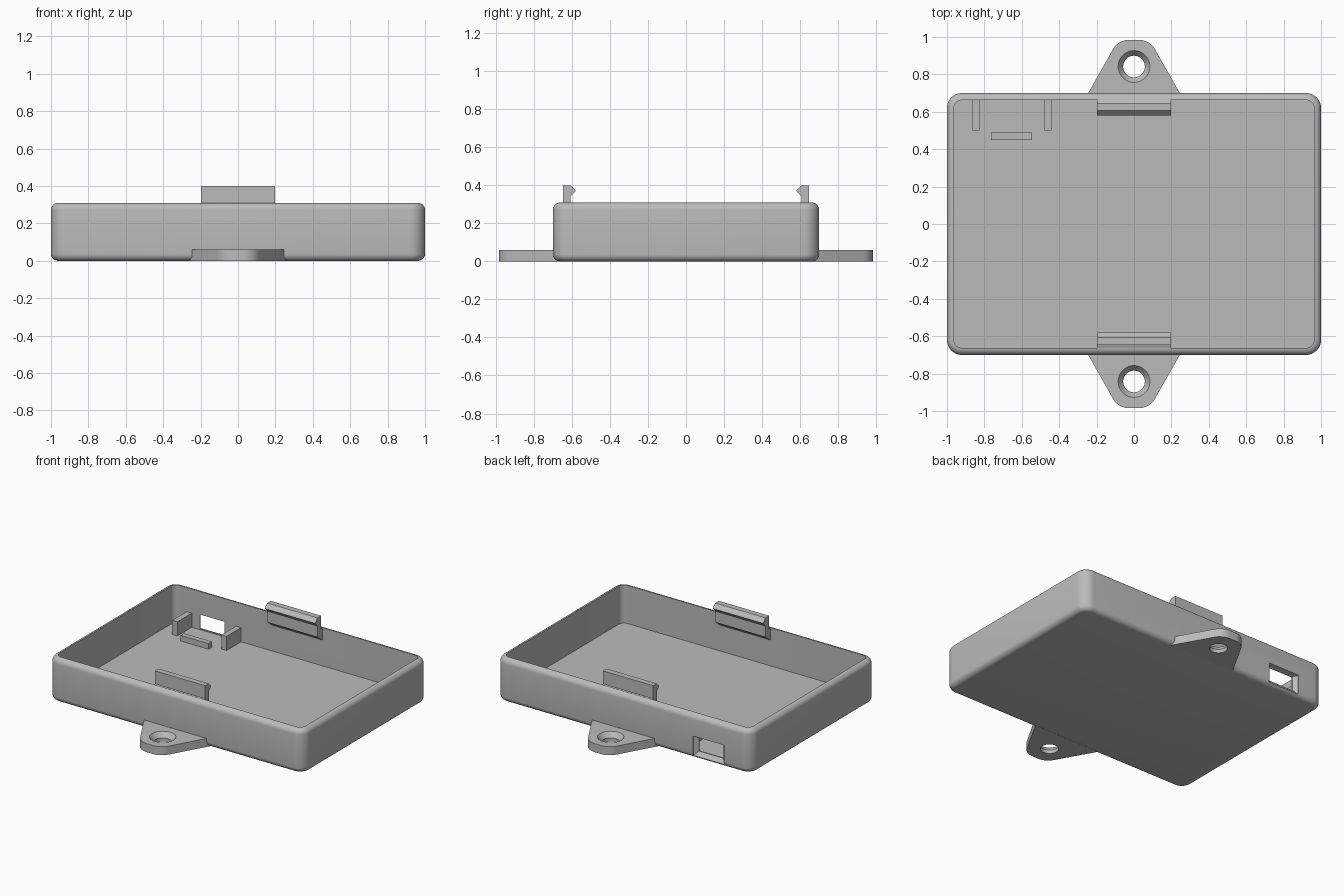
import bpy, bmesh, math
from mathutils import Vector

cube = bpy.data.objects.get("Cube")
if cube:
    bpy.data.objects.remove(cube, do_unlink=True)

grey = bpy.data.materials.new("plain_grey")
grey.use_nodes = True
grey.diffuse_color = (0.5, 0.5, 0.5, 1)
grey.node_tree.nodes["Principled BSDF"].inputs["Base Color"].default_value = (0.5, 0.5, 0.5, 1)

HX, HY, H = 1.0, 0.7, 0.31      # half length, half width, wall height
WALL, FLOOR, CORNER = 0.0375, 0.04, 0.08
TAB_H, HOLE_Y = 0.06, 0.842


def finish(name, bm):
    bmesh.ops.recalc_face_normals(bm, faces=bm.faces)
    mesh = bpy.data.meshes.new(name)
    bm.to_mesh(mesh)
    bm.free()
    obj = bpy.data.objects.new(name, mesh)
    mesh.materials.append(grey)
    bpy.context.collection.objects.link(obj)
    return obj


def loft(name, rings):
    """Join equal rings of points into a closed solid."""
    bm = bmesh.new()
    loops = [[bm.verts.new(p) for p in ring] for ring in rings]
    n = len(loops[0])
    for a, b in zip(loops, loops[1:]):
        for i in range(n):
            j = (i + 1) % n
            bm.faces.new((a[i], a[j], b[j], b[i]))
    bm.faces.new(loops[0])
    bm.faces.new(loops[-1])
    return finish(name, bm)


def box(name, x0, x1, y0, y1, z0, z1):
    ring = [(x0, y0), (x1, y0), (x1, y1), (x0, y1)]
    return loft(name, [[(x, y, z) for x, y in ring] for z in (z0, z1)])


def select(obj):
    bpy.ops.object.select_all(action="DESELECT")
    obj.select_set(True)
    bpy.context.view_layer.objects.active = obj


def cut(obj, cutter):
    cutter.hide_render = True
    mod = obj.modifiers.new("cut", "BOOLEAN")
    mod.operation, mod.solver, mod.object = "DIFFERENCE", "EXACT", cutter
    select(obj)
    bpy.ops.object.modifier_apply(modifier=mod.name)
    bpy.data.objects.remove(cutter, do_unlink=True)


def smooth(obj):
    select(obj)
    bpy.ops.object.shade_smooth_by_angle(angle=math.radians(30))


def rounded_rect(inset, z, steps=8):
    r = CORNER - inset
    pts = []
    for k, (sx, sy) in enumerate([(1, 1), (-1, 1), (-1, -1), (1, -1)]):
        for i in range(steps + 1):
            a = math.pi / 2 * (k + i / steps)
            pts.append((sx * (HX - CORNER) + r * math.cos(a),
                        sy * (HY - CORNER) + r * math.sin(a), z))
    return pts


# Tray: rounded outer shell, then straight down inside to the floor
profile = []
for i in range(7):
    a = math.pi / 2 * i / 6
    profile.append((WALL * (1 - math.sin(a)), WALL * (1 - math.cos(a))))
profile += [(d, H - z) for d, z in reversed(profile)]
profile.append((WALL, FLOOR))
tray = loft("tray", [rounded_rect(d, z) for d, z in profile])


# Port opening: tapered recess outside, smaller slot through the back wall
def port_ring(y, hx, z0, z1):
    cx = -0.667
    return [(cx - hx, y, z0), (cx + hx, y, z0), (cx + hx, y, z1), (cx - hx, y, z1)]


cut(tray, loft("port_cutter", [port_ring(0.72, 0.122, 0.018, 0.157),
                               port_ring(0.695, 0.122, 0.018, 0.157),
                               port_ring(0.672, 0.096, 0.047, 0.147),
                               port_ring(0.64, 0.096, 0.047, 0.147)]))
smooth(tray)

# Board guides around the port
box("left_guide", -0.48, -0.44, 0.5, 0.67, 0.03, 0.14)
box("right_guide", -0.865, -0.825, 0.5, 0.67, 0.03, 0.14)
box("board_stop", -0.765, -0.545, 0.45, 0.488, 0.03, 0.08)


def tab_outline():
    """Tapered tab with a rounded tip."""
    base, tip, r = Vector((0.262, 0.67)), Vector((0.083, 0.985)), 0.1
    t = r * math.tan(math.radians(30))
    cx, cy = tip.x - t, tip.y - r
    side = [base]
    for i in range(9):
        a = math.radians(30 + 60 * i / 8)
        side.append(Vector((cx + r * math.cos(a), cy + r * math.sin(a))))
    return side + [Vector((-p.x, p.y)) for p in reversed(side)]


def circle(r, z, s, n=40):
    return [(r * math.cos(math.tau * i / n), s * HOLE_Y + r * math.sin(math.tau * i / n), z)
            for i in range(n)]


# Snap clip section as (distance from centre, height)
clip = [(0.67, 0.217), (0.67, 0.3), (0.648, 0.308), (0.648, 0.4), (0.607, 0.4),
        (0.58, 0.372), (0.607, 0.343), (0.607, 0.265)]

for s, side in ((-1, "front"), (1, "back")):
    # Mounting tab with countersunk screw hole
    tab = loft(side + "_mounting_tab",
               [[(p.x, s * p.y, z) for p in tab_outline()] for z in (0, TAB_H)])
    cut(tab, loft("screw_cutter", [circle(0.058, -0.02, s), circle(0.058, 0.025, s),
                                   circle(0.085, TAB_H, s), circle(0.085, 0.08, s)]))
    smooth(tab)
    # Snap clip on the inside of the wall
    loft(side + "_snap_clip", [[(x, s * y, z) for y, z in clip] for x in (-0.197, 0.197)])
